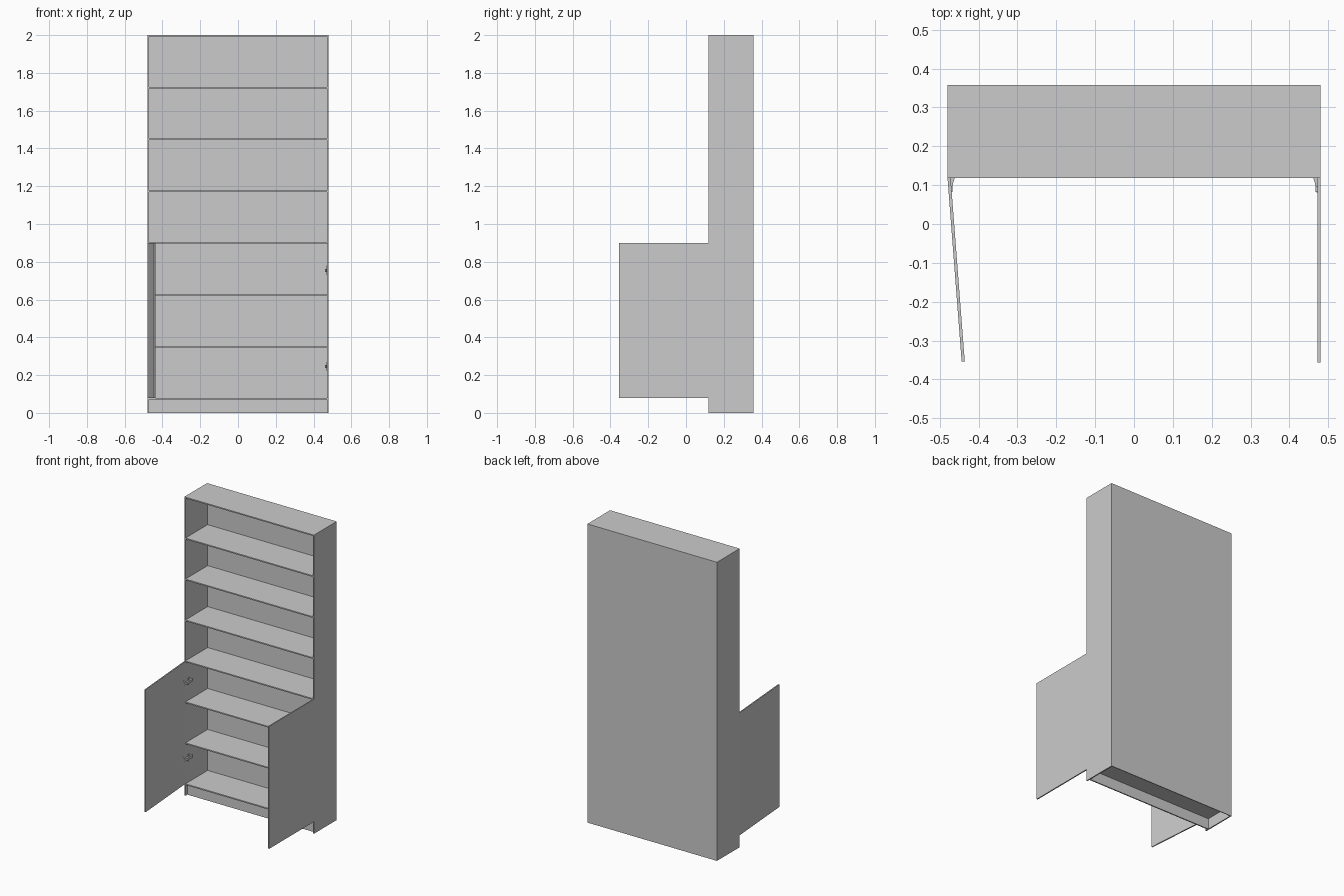
import bpy, bmesh, math
from mathutils import Vector

if "Cube" in bpy.data.objects:
    bpy.data.objects.remove(bpy.data.objects["Cube"])

T = 0.008                     # board thickness
W, FRONT, BACK, H = 0.48, 0.118, 0.358, 2.0


def prism(name, pts, z0, z1):
    """Extrude an xy outline from z0 to z1."""
    bm = bmesh.new()
    face = bm.faces.new([bm.verts.new((x, y, z0)) for x, y in pts])
    ext = bmesh.ops.extrude_face_region(bm, geom=[face])
    top = [v for v in ext["geom"] if isinstance(v, bmesh.types.BMVert)]
    bmesh.ops.translate(bm, vec=Vector((0, 0, z1 - z0)), verts=top)
    bmesh.ops.recalc_face_normals(bm, faces=bm.faces)
    me = bpy.data.meshes.new(name)
    bm.to_mesh(me)
    bm.free()
    ob = bpy.data.objects.new(name, me)
    bpy.context.collection.objects.link(ob)
    return ob


def box(name, x0, x1, y0, y1, z0, z1):
    return prism(name, [(x0, y0), (x1, y0), (x1, y1), (x0, y1)], z0, z1)


# Carcass: sides, back, plinth
box("side_left", -W, -W + T, FRONT, BACK, 0, H)
box("side_right", W - T, W, FRONT, BACK, 0, H)
IN = W - T
box("back_panel", -IN, IN, BACK - 0.005, BACK, 0, H)
box("plinth", -IN, IN, FRONT + 0.02, FRONT + 0.02 + T, 0, 0.075)

# Bottom board, six shelves and top board, evenly spaced
z_first, z_last = 0.080, H
for i in range(8):
    z = z_first + (z_last - z_first) * i / 7
    name = "bottom_board" if i == 0 else "top_board" if i == 7 else "shelf"
    box(name, -IN, IN, FRONT, BACK - 0.005, z - T, z)

# Open doors: the left one swings slightly inward
LEN = 0.474
for side, angle in ((-1, math.radians(4.4)), (1, 0.0)):
    door = box("door_left" if side < 0 else "door_right",
               0, -side * T, -LEN, 0, 0.08, 0.90)
    door.location = (side * W, FRONT, 0)
    door.rotation_euler = (0, 0, angle)

# Hinges: arm, cup plate on the door, mounting plate on the side
arm = [(0.473, 0.080), (0.469, 0.082), (0.466, 0.105), (0.462, 0.117),
       (0.460, 0.130), (0.460, 0.180), (0.473, 0.180)]
for s in (-1, 1):
    for z in (0.245, 0.755):
        prism("hinge_arm", [(s * x, y) for x, y in arm], z - 0.008, z + 0.008)
        box("hinge_cup_plate", s * 0.4675, s * 0.473, 0.082, 0.098, z - 0.024, z + 0.024)
        box("hinge_mount_plate", s * 0.468, s * 0.473, 0.145, 0.160, z - 0.024, z + 0.024)
